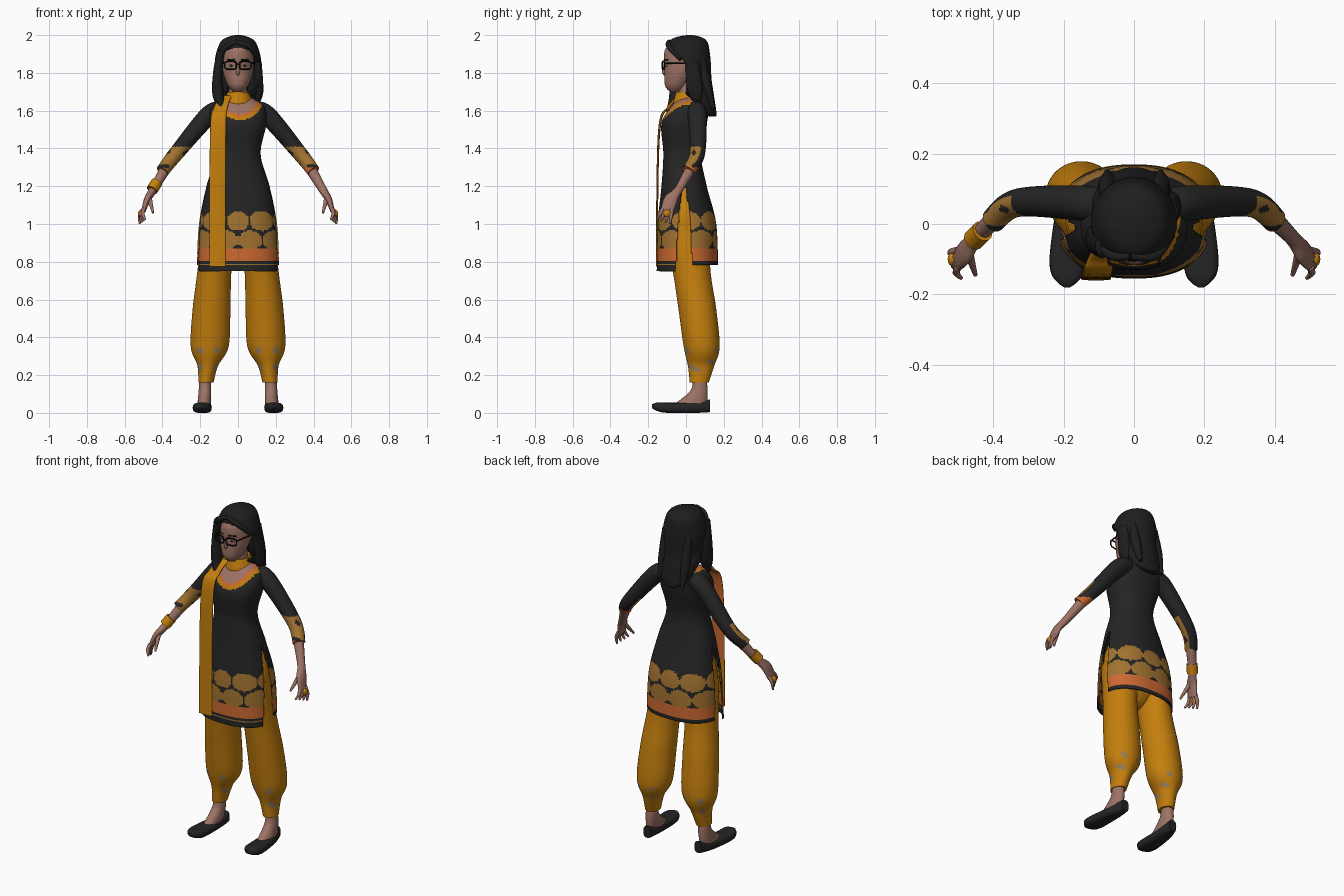
import bpy, bmesh, math
from mathutils import Vector

cube = bpy.data.objects.get("Cube")
if cube:
    bpy.data.objects.remove(cube, do_unlink=True)


def material(name, red, green, blue):
    mat = bpy.data.materials.new(name)
    mat.use_nodes = True
    colour = (red, green, blue, 1)
    mat.diffuse_color = colour
    mat.node_tree.nodes["Principled BSDF"].inputs["Base Color"].default_value = colour
    return mat


yellow = material("mustard cloth", .55, .21, .004)
orange = material("orange trim", .6, .14, .03)
gold = material("dull gold print", .36, .17, .03)
worn = material("worn cuff", .3, .2, .11)
black = material("black cloth", .018, .018, .018)
dark = material("dark hair", .013, .013, .013)
skin = material("skin", .34, .17, .13)
lips = material("lips", .27, .11, .09)
white = material("eye white", .35, .3, .27)
frame_black = material("glasses black", .004, .004, .004)

AXIS_X, AXIS_Y, AXIS_Z = Vector((1, 0, 0)), Vector((0, 1, 0)), Vector((0, 0, 1))
UPRIGHT, LENGTHWISE = (AXIS_X, AXIS_Y), (AXIS_X, AXIS_Z)


def rounded(angle, power):
    """Point on a unit superellipse."""
    return [math.copysign(abs(f) ** (2 / power), f) for f in (math.cos(angle), math.sin(angle))]


def resample(stations, step):
    """Smooth path through stations of position and one or two radii."""
    full = [tuple(s) if len(s) > 4 else (*s, s[-1]) for s in stations]
    rows = []
    for i, (here, there) in enumerate(zip(full, full[1:])):
        before, after = full[max(i - 1, 0)], full[min(i + 2, len(full) - 1)]
        count = max(2, math.ceil(math.dist(here[:3], there[:3]) / step))
        for j in range(count):
            t = j / count
            rows.append([b + t / 2 * (c - a + t * (2 * a - 5 * b + 4 * c - d + t * (3 * (b - c) + d - a)))
                         for a, b, c, d in zip(before, here, there, after)])
    return rows + [full[-1]]


def loft(name, stations, mats, frame=None, sides=24, step=.02, power=2,
         rule=None, mirror=1, thickness=0):
    """Skin over rings; rule(centre, normal) gives a material slot, or None to cut the face."""
    rows = resample([(s[0] * mirror, *s[1:]) for s in stations], step)
    bm = bmesh.new()
    rings = []
    for i, row in enumerate(rows):
        centre = Vector(row[:3])
        if frame:
            across, along = frame
        else:
            last = len(rows) - 1
            tangent = Vector(rows[min(i + 1, last)][:3]) - Vector(rows[max(i - 1, 0)][:3])
            across = tangent.cross(AXIS_Y).normalized()
            along = across.cross(tangent).normalized()
        ring = []
        for k in range(sides):
            u, v = rounded(math.tau * k / sides, power)
            ring.append(bm.verts.new(centre + across * u * row[3] + along * v * row[4]))
        rings.append(ring)
    for low, high in zip(rings, rings[1:]):
        for k in range(sides):
            after = (k + 1) % sides
            bm.faces.new((low[k], low[after], high[after], high[k])).smooth = True
    bm.faces.new(rings[0])
    bm.faces.new(rings[-1])
    bmesh.ops.recalc_face_normals(bm, faces=bm.faces)
    bm.normal_update()
    if rule:
        cut = []
        for face in bm.faces:
            slot = rule(face.calc_center_median(), face.normal)
            if slot is None:
                cut.append(face)
            else:
                face.material_index = mats.index(slot)
        bmesh.ops.delete(bm, geom=cut, context='FACES')
    mesh = bpy.data.meshes.new(name)
    bm.to_mesh(mesh)
    bm.free()
    for mat in mats:
        mesh.materials.append(mat)
    obj = bpy.data.objects.new(name, mesh)
    bpy.context.collection.objects.link(obj)
    if thickness:
        solid = obj.modifiers.new("cloth thickness", 'SOLIDIFY')
        solid.thickness, solid.offset = thickness, -1


def blob(name, location, scale, mat):
    bpy.ops.mesh.primitive_uv_sphere_add(segments=24, ring_count=12, radius=1, location=location)
    obj = bpy.context.object
    obj.name, obj.scale = name, scale
    obj.data.materials.append(mat)
    bpy.ops.object.shade_smooth()


def wire(name, points, mat, cyclic=False):
    curve = bpy.data.curves.new(name, 'CURVE')
    curve.dimensions, curve.bevel_depth, curve.bevel_resolution = '3D', .004, 2
    spline = curve.splines.new('POLY')
    spline.points.add(len(points) - 1)
    for point, position in zip(spline.points, points):
        point.co = (*position, 1)
    spline.use_cyclic_u = cyclic
    curve.materials.append(mat)
    bpy.context.collection.objects.link(bpy.data.objects.new(name, curve))


# Tunic: fitted bodice, side slits, printed skirt and trimmed neckline
def tunic_rule(centre, normal):
    x, y, z = centre
    if normal.z < -.9 or (y > 0 and z < .78):
        return None
    if z < 1.2 and abs(x) > .08 and abs(y + .01) < .07 * math.sqrt(1.2 - z):
        return None
    neckline = math.hypot((x - .01) / .125, (z - 1.675) / .125)
    if y < .03 and neckline < 1:
        return skin if neckline < .74 else orange if neckline < .85 else yellow
    if z > 1.645 and y < .09:
        return orange
    if z < .8:
        return gold if y < 0 and abs(z - .785) < .006 else black
    if z < .868:
        return orange
    turn = math.atan2(x, -y) / math.tau * 8
    for height, shift in ((1.017, 0), (.915, .5)):
        offset = (turn + shift + .5) % 1 - .5
        if math.hypot(offset / .49, (z - height) / .052) < 1:
            return gold
    return black


# Each level: height, front depth, back depth, half width
levels = [(.75, .155, .17, .22), (1, .15, .16, .207), (1.2, .13, .11, .167), (1.37, .12, .08, .12),
          (1.53, .13, .11, .15), (1.62, .08, .12, .14), (1.67, .03, .1, .07)]
loft("tunic", [(0, (back - front) / 2, z, half, (back + front) / 2) for z, front, back, half in levels],
     [black, gold, orange, yellow, skin], UPRIGHT, sides=144, step=.008, power=2.35,
     rule=tunic_rule, thickness=.007)


def sleeve_rule(centre, normal):
    x, y, z = centre
    if z < 1.3 and x > 0:
        return orange
    blotch = math.sin(z * 90) + math.sin(y * 110)
    return gold if z < 1.41 and normal.y < .4 and blotch > -1.3 else black


def cuff_rule(centre, normal):
    x, y, z = centre
    patch = math.sin(abs(x) * 70) + math.sin(z * 80 + y * 40)
    return worn if .22 < z < .36 and patch > 1.3 else yellow


# Limbs, built once and mirrored
leg = [(.17, .07, .16, .04, .05), (.16, .08, .25, .055, .07), (.15, .083, .35, .1, .095),
       (.14, .06, .55, .1), (.125, .03, .75, .09, .1), (.1, 0, 1, .09, .12)]
foot = [(.175, .07, .2, .03, .035), (.175, .07, .12, .033, .045), (.18, .02, .04, .036, .09)]
shoe = [(.17, .128, .038, .024, .034), (.18, .05, .028, .04, .028), (.19, -.1, .027, .05, .027),
        (.19, -.155, .033, .038, .022), (.19, -.18, .035, .008, .01)]
sleeve = [(.09, .05, 1.6, .05), (.16, .06, 1.57, .05), (.33, .06, 1.37, .04), (.4, .01, 1.28, .035)]
forearm = [(.38, .03, 1.3, .03), (.45, -.04, 1.18, .022), (.48, -.08, 1.13, .018, .036),
           (.5, -.1, 1.07, .012, .034)]
thumb = [(.47, -.08, 1.14, .014), (.45, -.145, 1.06, .006)]

for mirror, prefix in ((1, "left_"), (-1, "right_")):
    loft(prefix + "trouser_leg", leg, [yellow, worn], UPRIGHT, sides=48, step=.01,
         rule=cuff_rule, mirror=mirror)
    loft(prefix + "foot", foot, [skin], UPRIGHT, mirror=mirror)
    loft(prefix + "shoe", shoe, [black], LENGTHWISE, power=3, mirror=mirror)
    loft(prefix + "sleeve", sleeve, [black, gold, orange], sides=40, step=.008,
         rule=sleeve_rule, mirror=mirror)
    loft(prefix + "forearm", forearm, [skin], mirror=mirror)
    loft(prefix + "thumb", thumb, [skin], mirror=mirror)
    for i in range(4):
        knuckle = Vector((.5, -.075 - .016 * i, 1.08))
        tip = knuckle + Vector((.02 - .01 * i, -.01 - .007 * i, -.08 + .008 * i))
        bend = knuckle.lerp(tip, .5) + AXIS_X * .01
        loft(prefix + "finger", [(*knuckle, .011), (*bend, .01), (*tip, .005)], [skin],
             sides=12, mirror=mirror)
    blob(prefix + "ring", (.515 * mirror, -.1, 1.056), (.014, .02, .02), yellow)
loft("bracelet", [(.43, -.02, 1.22, .031), (.455, -.045, 1.18, .031)], [yellow], mirror=-1)
blob("trouser_hips", (0, 0, 1), (.195, .125, .23), yellow)

# Head and face
loft("neck", [(0, .03, 1.57, .06), (0, 0, 1.76, .045)], [skin], UPRIGHT)
loft("head", [(0, -.06, 1.7, .025), (0, -.05, 1.735, .055, .062), (0, -.02, 1.82, .082, .094),
              (0, 0, 1.92, .075, .112), (0, 0, 1.97, .04, .06)], [skin], UPRIGHT, sides=40, step=.01)
blob("nose", (0, -.112, 1.812), (.011, .016, .026), skin)
blob("mouth", (0, -.103, 1.76), (.022, .01, .008), lips)
for mirror, prefix in ((1, "left_"), (-1, "right_")):
    blob(prefix + "eye", (.034 * mirror, -.101, 1.838), (.014, .01, .006), white)
    blob(prefix + "iris", (.034 * mirror, -.108, 1.838), (.006, .005, .006), dark)
    wire(prefix + "brow", [(x * mirror, x * x * 7 - .116, 1.87) for x in (.015, .035, .055)], dark)
    rim = []
    for k in range(28):
        u, v = rounded(math.tau * k / 28, 3.6)
        rim.append(((.039 + .031 * u) * mirror, -.12 + .006 * u, 1.84 + .021 * v))
    wire(prefix + "glasses_rim", rim, frame_black, cyclic=True)
    wire(prefix + "glasses_temple", [(.07 * mirror, -.115, 1.85), (.088 * mirror, 0, 1.85)], frame_black)
wire("glasses_bridge", [(-.01, -.125, 1.845), (.01, -.125, 1.845)], frame_black)

# Hair: shell open over the face, loose locks and a swept parting
loft("hair", [(0, .02, 2, .015), (0, .015, 1.99, .055, .065), (0, .01, 1.96, .095, .105),
              (0, .005, 1.87, .122, .125), (0, .02, 1.77, .115), (0, .06, 1.7, .118, .085),
              (0, .115, 1.6, .08, .045), (0, .14, 1.57, .02)],
     [dark], UPRIGHT, sides=96, step=.006, thickness=.012,
     rule=lambda c, n: None if c.y < -1.3 * max(0, c.z - 1.855) and c.z < 1.943 else dark)
loft("front_lock", [(-.09, -.06, 1.92, .02, .03), (-.107, -.04, 1.8, .025, .045),
                    (-.104, -.05, 1.68, .03, .04), (-.08, -.1, 1.59, .006)], [dark])
loft("side_lock", [(.105, .03, 1.86, .02, .035), (.11, .05, 1.7, .024, .04), (.1, .06, 1.64, .01)], [dark])
loft("left_fringe", [(-.01, -.09, 1.964, .012), (.06, -.09, 1.94, .014), (.108, -.03, 1.87, .01)], [dark])
loft("right_fringe", [(-.01, -.09, 1.964, .012), (-.06, -.09, 1.94, .014), (-.1, -.055, 1.89, .015)], [dark])
for i in range(4):
    x = .05 * (i - 1.5)
    loft("back_lock", [(x, .08, 1.88, .02), (x, .11, 1.72, .027), (x, .145, 1.58 + .01 * i, .01)], [dark])

# Scarf: neck wrap and one long hanging end, orange on the back
loft("scarf_wrap", [(0, .02, 1.615, .066, .074), (0, .02, 1.64, .082, .088), (0, .015, 1.7, .054, .066)],
     [yellow], UPRIGHT, sides=40, step=.008)
loft("scarf_end", [(-.06, -.03, 1.68, .03, .012), (-.09, -.09, 1.62, .036, .01),
                   (-.106, -.143, 1.48, .042, .006), (-.108, -.155, .775, .043, .005)],
     [yellow, orange], UPRIGHT, power=3,
     rule=lambda c, n: orange if n.y > .4 and c.z > 1.05 else yellow)
